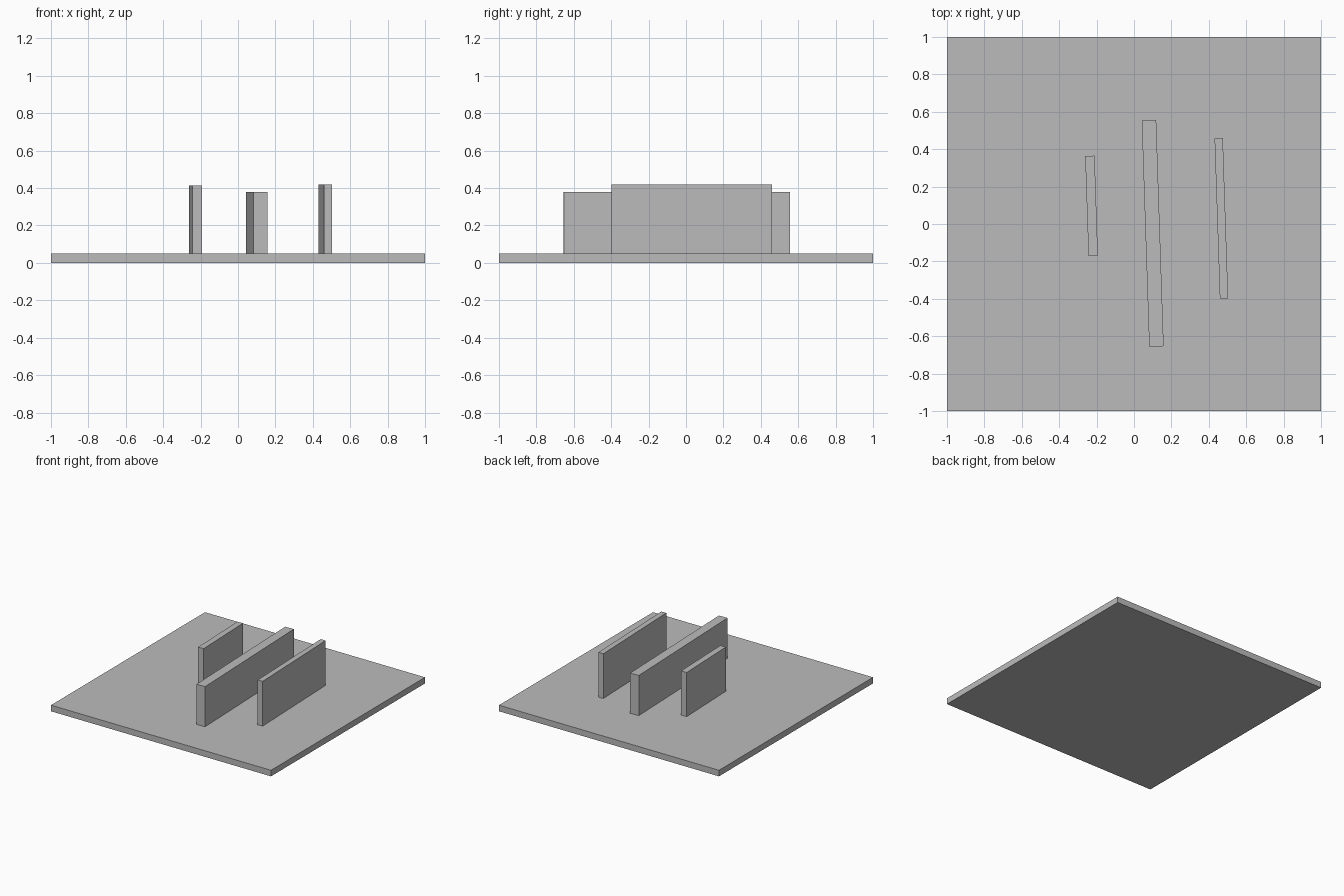
import bpy
import math

cube = bpy.data.objects.get("Cube")
if cube:
    bpy.data.objects.remove(cube, do_unlink=True)

# Single plain grey
grey = bpy.data.materials.new("plain_grey")
grey.use_nodes = True
colour = (0.5, 0.5, 0.5, 1)
grey.diffuse_color = colour
grey.node_tree.nodes["Principled BSDF"].inputs["Base Color"].default_value = colour


def box(name, x, y, width, length, bottom, top, turn=0):
    """Box resting at height bottom, turned about the vertical."""
    bpy.ops.mesh.primitive_cube_add(
        size=1, location=(x, y, (bottom + top) / 2), rotation=(0, 0, turn))
    ob = bpy.context.object
    ob.name = name
    ob.scale = (width, length, top - bottom)
    bpy.ops.object.transform_apply(location=False, rotation=False, scale=True)
    ob.data.materials.append(grey)
    return ob


BASE = 0.05
TURN = math.radians(1.9)

# Square base plate
box("base_plate", 0, 0, 2, 2, 0, BASE)

# Three upright walls, all slightly turned
box("right_wall", -0.227, 0.097, 0.05, 0.535, BASE, 0.413, TURN)
box("middle_wall", 0.1, -0.05, 0.077, 1.21, BASE, 0.38, TURN)
box("left_wall", 0.467, 0.03, 0.044, 0.858, BASE, 0.418, TURN)
